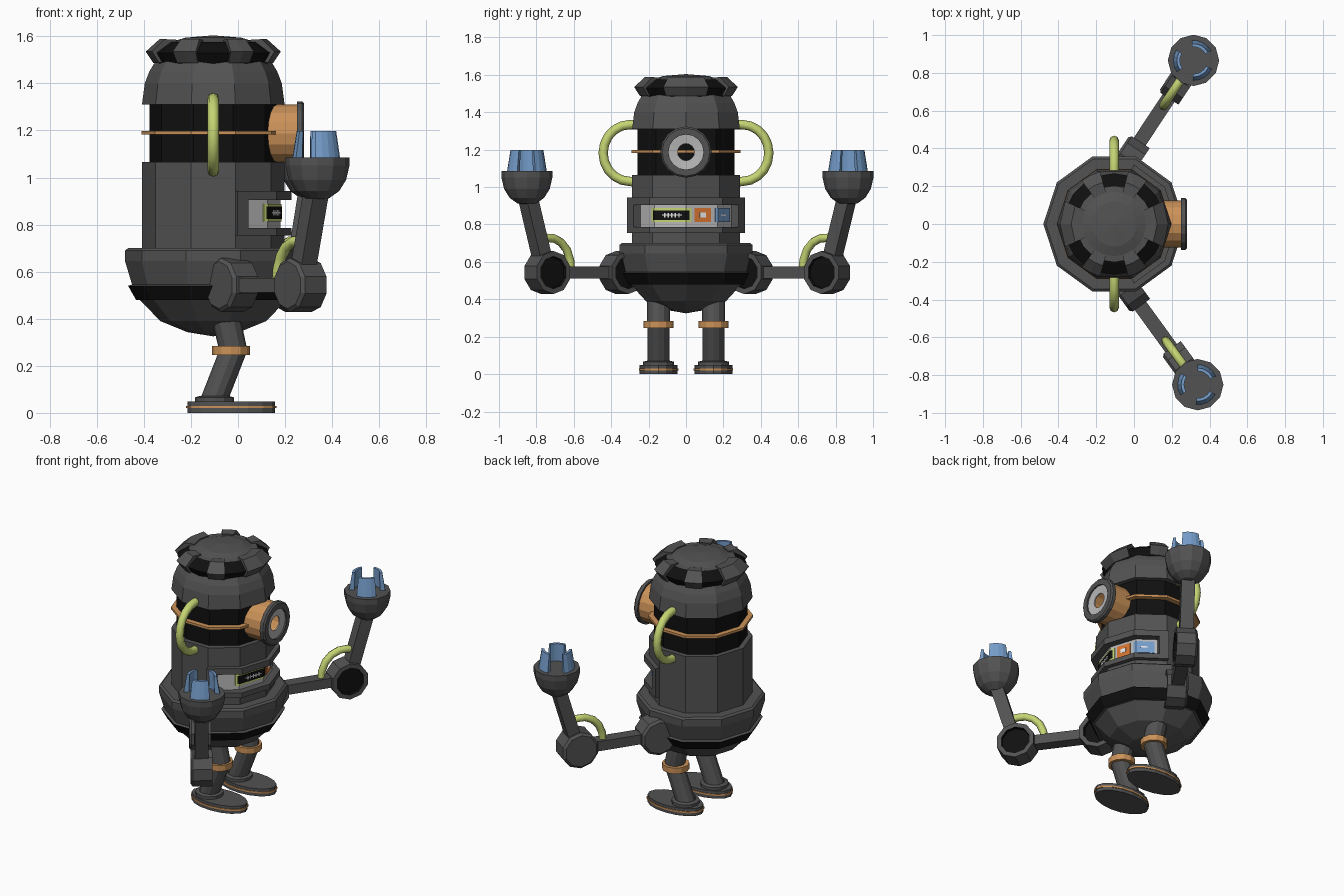
import bpy, bmesh, math
from mathutils import Matrix, Vector

if "Cube" in bpy.data.objects:
    bpy.data.objects.remove(bpy.data.objects["Cube"])

CX = -0.105   # body axis
COLORS = {
    "grey": (.085, .085, .085), "black": (.005, .005, .005),
    "copper": (.60, .29, .10), "lime": (.56, .66, .17),
    "blue": (.18, .34, .60), "silver": (.48, .48, .48),
    "orange": (.68, .18, .03), "white": (.8, .8, .8),
}
MATS = {}
for key, c in COLORS.items():
    MATS[key] = bpy.data.materials.new(key)
    MATS[key].diffuse_color = (*c, 1)


def finish(name, bm, mats, matrix=Matrix()):
    bmesh.ops.recalc_face_normals(bm, faces=bm.faces)
    me = bpy.data.meshes.new(name)
    bm.to_mesh(me)
    bm.free()
    me.transform(matrix)
    for m in mats:
        me.materials.append(MATS[m])
    ob = bpy.data.objects.new(name, me)
    bpy.context.collection.objects.link(ob)
    return ob


def lathe(name, prof, mats, matrix=Matrix(), n=10, a0=0, a1=360, closed=False, skip=None):
    """Revolve (r, z[, dx]) points; mats is one colour or one per segment."""
    bm = bmesh.new()
    full = abs(a1 - a0) >= 360
    steps = n if full else n + 1
    rings = []
    for p in prof:
        r, z, dx = (*p, 0)[:3]
        if r < 1e-6:
            rings.append([bm.verts.new((dx, 0, z))] * steps)
            continue
        angs = [math.radians(a0 + (a1 - a0) * i / n) for i in range(steps)]
        rings.append([bm.verts.new((dx + r * math.cos(a), r * math.sin(a), z)) for a in angs])
    segs = len(prof) if closed else len(prof) - 1
    names = [mats] * segs if isinstance(mats, str) else mats
    slots = list(dict.fromkeys(names))
    for s in range(segs):
        A, B = rings[s], rings[(s + 1) % len(prof)]
        for i in range(n):
            if skip and skip(s, i):
                continue
            j = (i + 1) % steps
            vs = list(dict.fromkeys((A[i], A[j], B[j], B[i])))
            if len(vs) > 2:
                bm.faces.new(vs).material_index = slots.index(names[s])
    if not full and closed:
        for k in (0, -1):
            bm.faces.new([r[k] for r in rings])
    return finish(name, bm, slots, matrix)


def beam(name, p0, p1, side, w, h, mat):
    p0, p1 = Vector(p0), Vector(p1)
    z = (p1 - p0).normalized()
    x = Vector(side).normalized()
    rot = Matrix((x, z.cross(x), z)).transposed().to_4x4()
    bm = bmesh.new()
    bmesh.ops.create_cube(bm, size=1)
    size = Matrix.Diagonal((w, h, (p1 - p0).length, 1))
    return finish(name, bm, [mat], Matrix.Translation((p0 + p1) / 2) @ rot @ size)


def tube(name, pts, r, mat):
    cu = bpy.data.curves.new(name, 'CURVE')
    cu.dimensions = '3D'
    cu.bevel_depth, cu.bevel_resolution, cu.use_fill_caps = r, 2, True
    sp = cu.splines.new('POLY')
    sp.points.add(len(pts) - 1)
    for q, p in zip(sp.points, pts):
        q.co = (*p, 1)
    cu.materials.append(MATS[mat])
    ob = bpy.data.objects.new(name, cu)
    bpy.context.collection.objects.link(ob)
    bpy.ops.object.select_all(action='DESELECT')
    ob.select_set(True)
    bpy.context.view_layer.objects.active = ob
    bpy.ops.object.convert(target='MESH')


def strip(name, u0, u1, r0, r1, z0, z1, mat):
    """Plate wrapped on the ten-sided body; u counts body corners from the front."""
    us = [u0] + [k for k in range(-2, 3) if u0 < k < u1] + [u1]

    def pt(u, r, z):
        k = math.floor(u)
        a, b = (Vector((math.cos(math.radians(36 * q)), math.sin(math.radians(36 * q)), 0)) for q in (k, k + 1))
        v = a.lerp(b, u - k) * r
        return (CX + v.x, v.y, z)
    bm = bmesh.new()
    rows = [[bm.verts.new(pt(u, r, z)) for r, z in ((r0, z0), (r1, z0), (r1, z1), (r0, z1))] for u in us]
    for A, B in zip(rows, rows[1:]):
        for i in range(4):
            j = (i + 1) % 4
            bm.faces.new((A[i], A[j], B[j], B[i]))
    bm.faces.new(rows[0])
    bm.faces.new(rows[-1])
    return finish(name, bm, [mat])


axis = Matrix.Translation((CX, 0, 0))

# Body shells
lathe("lower_body", [(0, .325), (.11, .343), (.225, .39), (.312, .48), (.328, .48), (.362, .54), (.345, .545),
                     (.375, .645), (.375, .69), (.362, .70), (.29, .70)],
      ["grey"] * 4 + ["black"] + ["grey"] * 5, axis)
lathe("torso", [(.303, .69), (.303, .77), (.303, .925), (.303, 1.065), (.25, 1.065)], "grey", axis,
      skip=lambda s, i: s == 1 and i in (0, 1, 8, 9))
lathe("neck_band", [(.272, 1.05), (.272, 1.32)], "black", axis)
lathe("neck_ring", [(.26, 1.182), (.305, 1.182), (.305, 1.197), (.26, 1.197)], "copper", axis, closed=True)
lathe("head_shell", [(.25, 1.31), (.303, 1.31), (.291, 1.40), (.272, 1.45), (.245, 1.495), (0, 1.495)], "grey", axis)

# Cap with raised blocks and dark gaps
lathe("cap_base", [(.24, 1.485), (.268, 1.53), (.20, 1.575), (.17, 1.578), (.12, 1.594), (0, 1.604)],
      ["black", "black", "grey", "grey", "grey"], axis, n=20)
for mid, half in ((0, 25), (64, 11), (116, 11), (180, 25), (244, 11), (296, 11)):
    lathe("cap_block", [(.255, 1.487), (.287, 1.535), (.228, 1.588), (.17, 1.585), (.17, 1.5)], "grey", axis,
          n=2, a0=mid - half, a1=mid + half, closed=True)

# Side handles
for s in (-1, 1):
    arc = [math.radians(-90 + 18 * i) for i in range(11)]
    pts = [(CX, s * .24, 1.025)] + [(CX, s * (.30 + .143 * math.cos(a)), 1.182 + .152 * math.sin(a)) for a in arc]
    tube("head_handle", pts + [(CX, s * .24, 1.334)], .025, "lime")

# Hollow eye
eye = Matrix.Translation((0, 0, 1.187)) @ Matrix.Rotation(math.pi / 2, 4, 'Y')
lathe("eye_barrel", [(.10, .12), (.124, .12), (.124, .256), (.10, .256)], "copper", eye, n=16, closed=True)
lathe("eye_rim", [(.094, .25), (.137, .25), (.137, .272), (.128, .281), (.094, .281)], "grey", eye, n=16, closed=True)
lathe("eye_iris", [(.045, .258), (.097, .264), (.097, .272), (.045, .266)], "silver", eye, n=16, closed=True)

# Recessed front panel
strip("panel_back", -2, 2, .275, .285, .76, .935, "silver")
strip("panel_frame_top", -2, 2, .27, .332, .904, .943, "grey")
strip("panel_frame_bottom", -2, 2, .27, .332, .754, .786, "grey")
for u in (-2, 1.72):
    strip("panel_frame_end", u, u + .28, .27, .332, .78, .91, "grey")
strip("screen_border", -1.13, .18, .284, .289, .813, .887, "lime")
strip("screen", -1.06, .11, .288, .291, .824, .876, "black")
strip("screen_line", -.75, -.12, .290, .293, .847, .853, "white")
for k in range(5):
    u = -.68 + k * .11
    strip("screen_mark", u, u + .04, .290, .293, .838, .862, "white")
strip("orange_button", .27, .78, .284, .290, .812, .888, "orange")
strip("orange_button_dot", .43, .62, .289, .292, .837, .863, "white")
strip("blue_button", .92, 1.62, .284, .290, .812, .888, "blue")
strip("blue_button_dash", 1.15, 1.4, .289, .292, .846, .854, "white")

# Arms
JOINT = [(0, -.063), (.10, -.063), (.115, -.05), (.115, .063), (.087, .063), (.084, .045), (0, .045)]
JOINT_MATS = ["grey"] * 4 + ["black"] * 2
for s, ang in ((-1, -54), (1, 56.5)):
    a = math.radians(ang)
    d = Vector((math.cos(a), math.sin(a), 0))
    side = Vector((abs(d.y), -s * d.x, 0))
    start = Vector((-.03, s * .345, 0))

    def P(t, z):
        return start + d * t + Vector((0, 0, z))
    rot = Matrix((d, side.cross(d), side)).transposed().to_4x4()
    for name, t in (("shoulder_joint", 0), ("elbow_joint", .495)):
        lathe(name, JOINT, JOINT_MATS, Matrix.Translation(P(t, .543)) @ rot @ Matrix.Rotation(math.pi / 10, 4, 'Z'))
    beam("upper_arm", P(.05, .543), P(.45, .543), side, .075, .062, "grey")
    beam("forearm", P(.515, .59), P(.617, .94), side, .08, .075, "grey")
    tube("elbow_hose", [P(.335, .55), P(.34, .61), P(.362, .665), P(.40, .705), P(.45, .727), P(.50, .728),
                        P(.56, .705)], .023, "lime")
    hand = Matrix.Translation(P(.625, 0))
    lathe("hand_bowl", [(0, .906), (.05, .912), (.092, .942), (.122, .99), (.136, 1.05), (.136, 1.085), (0, 1.085)],
          "grey", hand, n=12)
    for k in range(3):
        f = s * 62 + 120 * k
        bm_prof = [(.075, 1.08), (.107, 1.08), (.088, 1.198), (.072, 1.198)]
        lathe("finger", bm_prof, "blue", hand, n=4, a0=f - 33, a1=f + 33, closed=True)

# Legs and feet
for s in (-1, 1):
    leg = Matrix.Translation((0, s * .147, 0))
    lathe("leg", [(.06, .06, -.10), (.06, .265, -.02), (.062, .42, -.055)], "grey", leg, n=12)
    lathe("knee_band", [(.055, .246, -.03), (.08, .246, -.03), (.08, .284, -.03), (.055, .284, -.03)], "copper", leg,
          n=12, closed=True)
    lathe("ankle", [(.083, .045, -.10), (.083, .066, -.10), (.06, .072, -.10)], "grey", leg, n=12)
    foot = Matrix.Translation((-.028, s * .147, 0)) @ Matrix.Diagonal((1, .55, 1, 1))
    lathe("foot", [(0, 0), (.186, 0), (.186, .02), (.192, .02), (.192, .03), (.186, .03), (.186, .048), (0, .048)],
          ["grey", "grey", "copper", "copper", "copper", "grey", "grey"], foot, n=16)

for m in bpy.data.materials:
    if m.users and not m.is_grease_pencil:
        m.use_nodes = True
        m.node_tree.nodes["Principled BSDF"].inputs["Base Color"].default_value = m.diffuse_color
